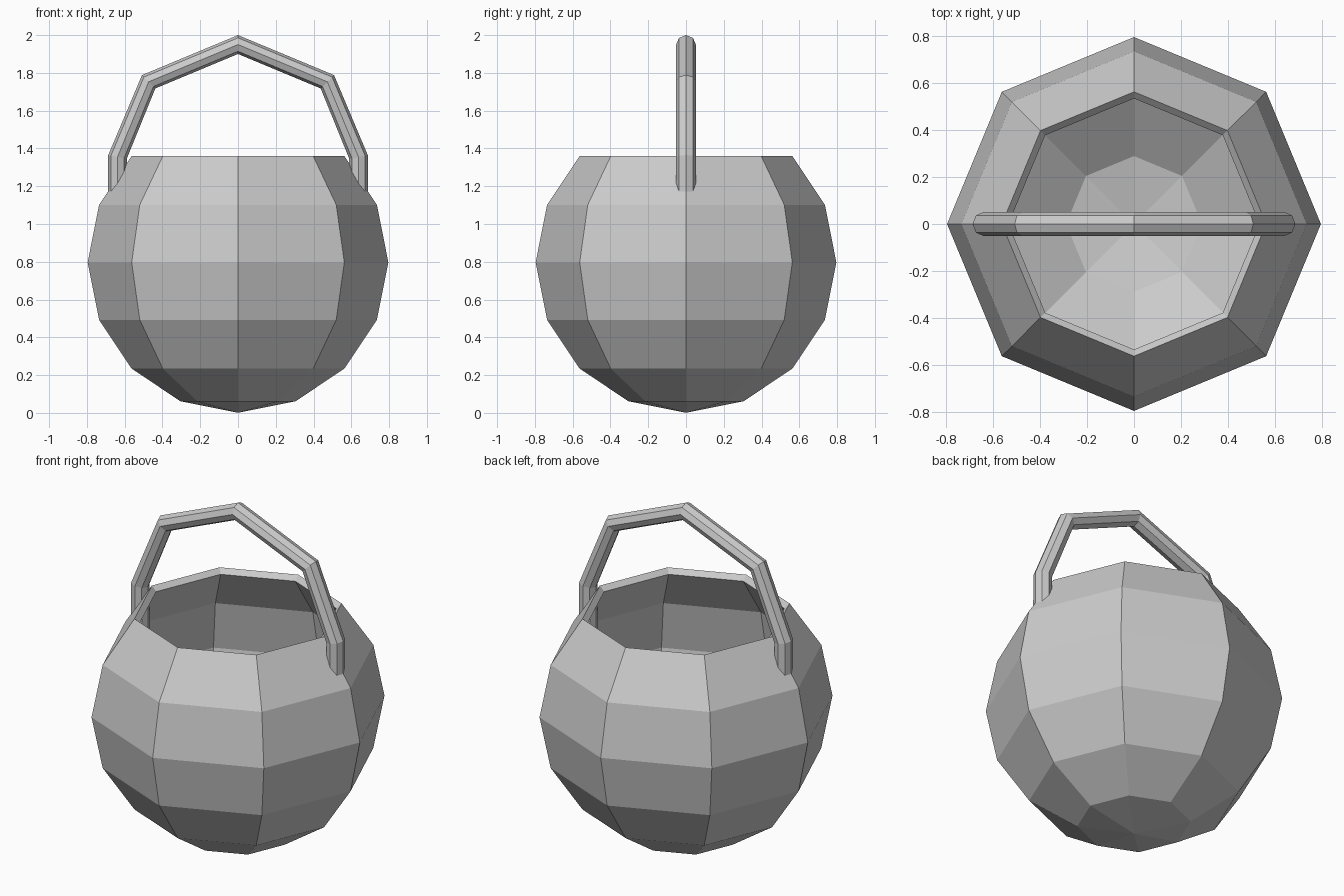
import bpy, bmesh
from math import sin, cos, pi, radians
from mathutils import Vector

if "Cube" in bpy.data.objects:
    bpy.data.objects.remove(bpy.data.objects["Cube"])


def skin(name, rings, cap_start, cap_end):
    """Join rings of equal size with quads; close the ends if asked."""
    bm = bmesh.new()
    loops = [[bm.verts.new(p) for p in ring] for ring in rings]
    n = len(loops[0])
    for a, b in zip(loops, loops[1:]):
        for i in range(n):
            j = (i + 1) % n
            bm.faces.new((a[i], a[j], b[j], b[i]))
    for flag, loop in ((cap_start, loops[0]), (cap_end, loops[-1])):
        if flag == "flat":
            bm.faces.new(loop)
        elif flag:
            tip = bm.verts.new(flag)
            for i in range(n):
                bm.faces.new((loop[i], loop[(i + 1) % n], tip))
    bmesh.ops.recalc_face_normals(bm, faces=bm.faces)
    mesh = bpy.data.meshes.new(name)
    bm.to_mesh(mesh)
    bm.free()
    obj = bpy.data.objects.new(name, mesh)
    bpy.context.collection.objects.link(obj)
    return obj


SIDES = 8
R_OUT, R_IN, CZ = 0.796, 0.756, 0.797


def sphere_ring(r, lat):
    a = radians(lat)
    return [(r * cos(a) * cos(2 * pi * i / SIDES),
             r * cos(a) * sin(2 * pi * i / SIDES),
             CZ + r * sin(a)) for i in range(SIDES)]


# Bowl: open eight-sided sphere, outer wall up, over the rim, inner wall down
lats = [-67.5, -45, -22.5, 0, 22.5, 45]
rings = [sphere_ring(R_OUT, t) for t in lats]
rings += [sphere_ring(R_IN, t) for t in reversed(lats)]
skin("bowl", rings, (0, 0, CZ - R_OUT), (0, 0, CZ - R_IN))

# Handle: octagonal bar swept along a bent arch, ends sunk into the bowl wall
half = [(0.638, 1.07), (0.638, 1.355), (0.473, 1.753)]
path = [Vector((-x, 0, z)) for x, z in half] + [Vector((0, 0, 1.95))]
path += [Vector((x, 0, z)) for x, z in reversed(half)]
rings = []
for i, p in enumerate(path):
    before = (p - path[i - 1]).normalized() if i > 0 else Vector()
    after = (path[i + 1] - p).normalized() if i < len(path) - 1 else Vector()
    d = (before + after).normalized()
    out = Vector((-d.z, 0, d.x))
    rings.append([p + out * 0.05 * cos(2 * pi * k / 8)
                  + Vector((0, 0.052 * sin(2 * pi * k / 8), 0))
                  for k in range(8)])
skin("handle", rings, "flat", "flat")
